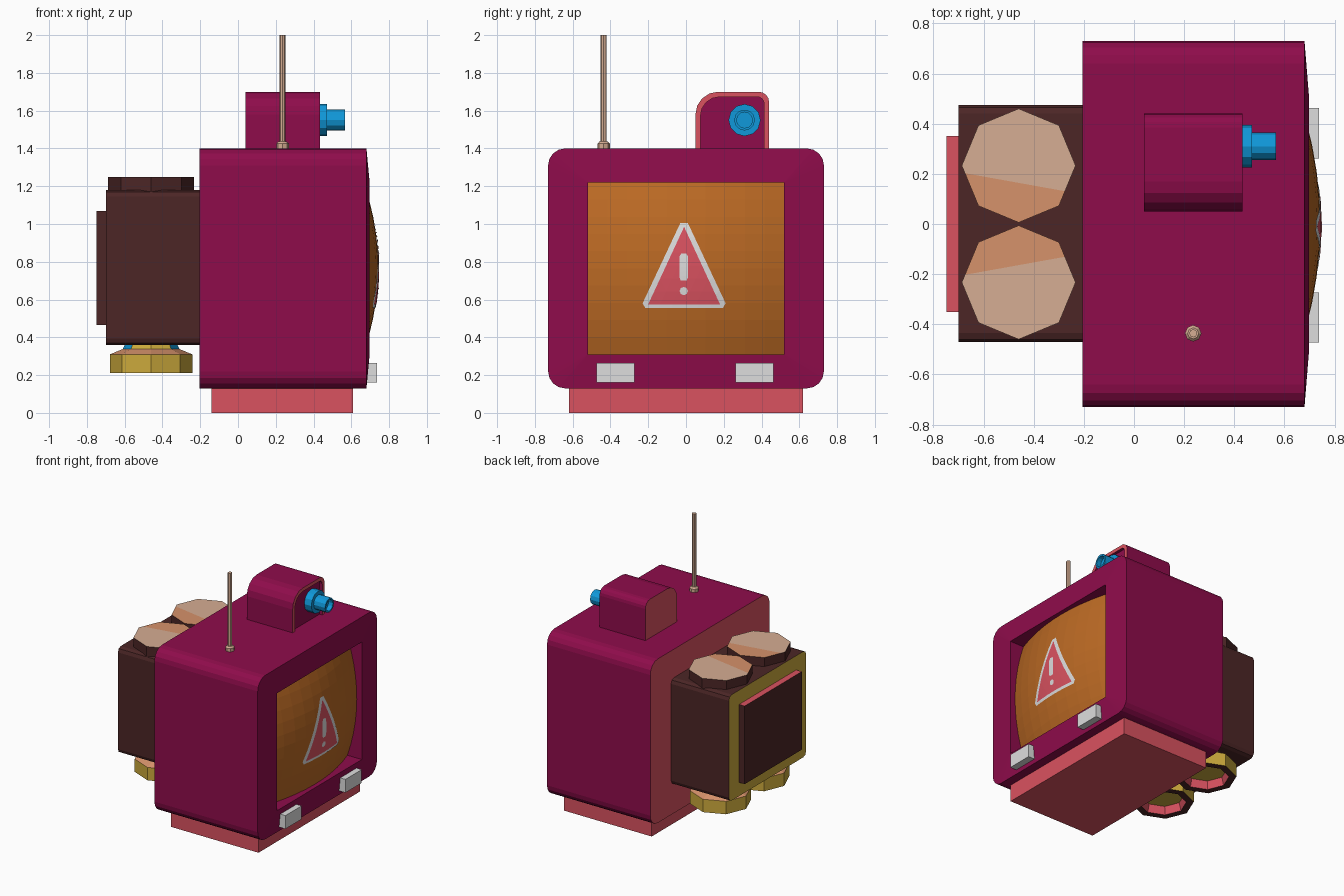
import bpy, bmesh, math
from mathutils import Vector

if "Cube" in bpy.data.objects:
    bpy.data.objects.remove(bpy.data.objects["Cube"])


def material(name, *rgb):
    m = bpy.data.materials.new(name)
    lin = [((c / 255 + 0.055) / 1.055) ** 2.4 if c > 10 else c / 255 / 12.92 for c in rgb]
    m.diffuse_color = (*lin, 1)
    m.use_nodes = True
    m.node_tree.nodes["Principled BSDF"].inputs["Base Color"].default_value = m.diffuse_color
    return m


MAGENTA = material("magenta", 143, 12, 75)
CORAL = material("coral", 218, 82, 96)
BROWN = material("dark_brown", 76, 38, 38)
GOLD = material("gold", 204, 170, 60)
TAN = material("tan", 214, 173, 147)
PEACH = material("peach", 214, 146, 107)
BLUE = material("blue", 16, 153, 218)
GREY = material("light_grey", 222, 222, 222)
AMBER = material("amber", 188, 106, 36)


def finish(name, bm, mats, rule=None):
    """Colour faces by rule(normal, centre, band) and make the object."""
    bm.normal_update()
    layer = bm.faces.layers.int.get("band")
    if rule:
        for f in bm.faces:
            f.material_index = rule(f.normal, f.calc_center_median(), f[layer] if layer else 0)
    if layer:
        bm.faces.layers.int.remove(layer)
    me = bpy.data.meshes.new(name)
    bm.to_mesh(me)
    bm.free()
    for m in mats:
        me.materials.append(m)
    ob = bpy.data.objects.new(name, me)
    bpy.context.collection.objects.link(ob)
    return ob


def loft(name, rings, mats, rule=None, cut=None):
    """Skin a list of equal-length rings, capped at both ends."""
    bm = bmesh.new()
    band = bm.faces.layers.int.new("band")
    loops = [[bm.verts.new(p) for p in r] for r in rings]
    n = len(rings[0])
    for b, (lo, hi) in enumerate(zip(loops, loops[1:])):
        for i in range(n):
            j = (i + 1) % n
            bm.faces.new((lo[i], lo[j], hi[j], hi[i]))[band] = b
    bm.faces.new(loops[0])[band] = -1
    bm.faces.new(loops[-1])[band] = len(rings)
    bmesh.ops.remove_doubles(bm, verts=bm.verts[:], dist=1e-5)
    bmesh.ops.recalc_face_normals(bm, faces=bm.faces[:])
    if cut:
        bmesh.ops.bisect_plane(bm, geom=bm.verts[:] + bm.edges[:] + bm.faces[:],
                               plane_co=cut[0], plane_no=cut[1])
    return finish(name, bm, mats, rule)


def round_rect(x, y0, y1, z0, z1, radii, seg=4):
    """Rounded rectangle across x; radii run bottom-right, top-right, top-left, bottom-left."""
    pts = []
    corners = [(y1, z0, -1, 1), (y1, z1, -1, -1), (y0, z1, 1, -1), (y0, z0, 1, 1)]
    for k, ((y, z, sy, sz), r) in enumerate(zip(corners, radii)):
        for i in range(seg + 1):
            a = math.radians(-90 + 90 * k + 90 * i / seg)
            pts.append((x, y + sy * r + r * math.cos(a), z + sz * r + r * math.sin(a)))
    return pts


def box(name, x, y, z, mats, rule=None):
    r = [[(px, y[0], z[0]), (px, y[1], z[0]), (px, y[1], z[1]), (px, y[0], z[1])] for px in x]
    return loft(name, r, mats, rule)


def circle(c, r, n, axis="z"):
    out = []
    for i in range(n):
        a = 2 * math.pi * i / n
        u, v = r * math.cos(a), r * math.sin(a)
        out.append((c[0] + u, c[1] + v, c[2]) if axis == "z" else (c[0], c[1] + u, c[2] + v))
    return out


# Base plinth
box("base", (-0.14, 0.61), (-0.62, 0.62), (0, 0.13), [CORAL])

# Cabinet with a framed opening for the screen, coral rear face
R = (0.09,) * 4
OPEN = (-0.52, 0.52, 0.31, 1.22, (0,) * 4)
loft("cabinet", [round_rect(-0.205, -0.73, 0.73, 0.13, 1.40, R),
                 round_rect(0.68, -0.73, 0.73, 0.13, 1.40, R),
                 round_rect(0.697, *OPEN), round_rect(0.55, *OPEN)],
     [MAGENTA, CORAL], lambda n, c, b: int(b == -1))


# Bulging screen
def bulge(y, z):
    return 0.743 - 0.33 * y * y - 0.38 * (z - 0.77) ** 2


bm = bmesh.new()
N = 10
grid = [[bm.verts.new((bulge(y, z), y, z)) for y in [-0.52 + 1.04 * i / N for i in range(N + 1)]]
        for z in [0.31 + 0.91 * j / N for j in range(N + 1)]]
for j in range(N):
    for i in range(N):
        bm.faces.new((grid[j][i], grid[j][i + 1], grid[j + 1][i + 1], grid[j + 1][i]))
finish("screen", bm, [AMBER])


# Warning sign: thin plates that follow the screen
def decal(name, pts, lift, mat):
    bm = bmesh.new()
    bm.faces.new([bm.verts.new((0, y, z)) for y, z in pts])
    bmesh.ops.triangulate(bm, faces=bm.faces[:])
    bmesh.ops.subdivide_edges(bm, edges=bm.edges[:], cuts=5, use_grid_fill=True)
    for v in bm.verts:
        v.co.x = bulge(v.co.y, v.co.z) + lift
    finish(name, bm, [mat])


decal("sign_border", [(-0.215, 0.555), (0.195, 0.555), (0.21, 0.58), (0.01, 1.005),
                      (-0.03, 1.005), (-0.23, 0.58)], 0.003, GREY)
decal("sign_fill", [(-0.20, 0.575), (0.18, 0.575), (-0.01, 0.985)], 0.005, CORAL)
decal("sign_bar", [(-0.027, 0.70), (0.003, 0.70), (0.01, 0.715), (0.01, 0.83), (0.0, 0.845),
                   (-0.024, 0.845), (-0.034, 0.83), (-0.034, 0.715)], 0.007, GREY)
decal("sign_dot", [(p[0], p[1]) for p in
                   [(-0.012 + 0.022 * math.cos(k * math.pi / 4), 0.645 + 0.022 * math.sin(k * math.pi / 4))
                    for k in range(8)]], 0.007, GREY)

# Grey buttons under the screen
for name, y in (("button_left", -0.373), ("button_right", 0.362)):
    box(name, (0.66, 0.737), (y - 0.1, y + 0.1), (0.162, 0.265), [GREY])

# Rear housing with gold back face, and its panel
RB = (0.035,) * 4
loft("rear_housing", [round_rect(x, -0.47, 0.475, 0.36, 1.18, RB, 2) for x in (-0.70, -0.20)],
     [BROWN, GOLD], lambda n, c, b: int(b == -1))
box("rear_panel", (-0.748, -0.69), (-0.35, 0.35), (0.465, 1.07), [BROWN, CORAL],
    lambda n, c, b: int(abs(n.z) > 0.5))


# Octagonal vents above and nozzles below, one pair each side
def vent_rule(n, c, b):
    if n.z < 0.9:
        return 0
    return 2 if abs(c.y) < 0.2 - 0.18 * (c.x + 0.66) else 1


def nozzle_rule(n, c, b):
    # 0 gold, 1 coral, 2 brown, 3 peach, 4 blue
    if b == 0:
        return 1
    if b == 1:
        return 2
    if b == 3:
        return 0 if n.y < -0.5 else 3
    if b == 4:
        return 4 if abs(n.x) > 0.6 else 0
    return 0


for side, s in (("right", 1), ("left", -1)):
    c = (-0.46, 0.233 * s)
    loft("vent_" + side, [circle((*c, z), 0.227, 8) for z in (1.17, 1.25)], [BROWN, TAN, PEACH],
         vent_rule, cut=(Vector((-0.66, 0.2 * s, 1.2)), Vector((0.18, s, 0))))
    prof = [(0.15, 0.27), (0.165, 0.21), (0.218, 0.21), (0.218, 0.31), (0.15, 0.338), (0.135, 0.37)]
    loft("nozzle_" + side, [circle((*c, z), r, 8) for r, z in prof],
         [GOLD, CORAL, BROWN, PEACH, BLUE], nozzle_rule)

# Camera hood on the roof: coral rim around a recessed front
hood = (0.05, 0.44, 1.39, 1.70, (0, 0.055, 0.12, 0))
inner = (0.077, 0.413, 1.39, 1.673, (0, 0.035, 0.1, 0))
loft("camera_hood", [round_rect(0.04, *hood), round_rect(0.433, *hood),
                     round_rect(0.433, *inner), round_rect(0.41, *inner)],
     [MAGENTA, CORAL], lambda n, c, b: int(b in (-1, 1)))

# Blue lens with hollow end
lens = [(0.40, 0.085), (0.47, 0.085), (0.47, 0.055), (0.567, 0.055), (0.567, 0.042), (0.53, 0.042)]
loft("camera_lens", [circle((x, 0.31, 1.55), r, 12, "x") for x, r in lens], [BLUE])

# Antenna
aer = [(0.033, 1.39), (0.033, 1.425), (0.022, 1.437), (0.016, 1.437), (0.016, 2.0)]
loft("antenna", [circle((0.236, -0.436, z), r, 8) for r, z in aer], [TAN])
